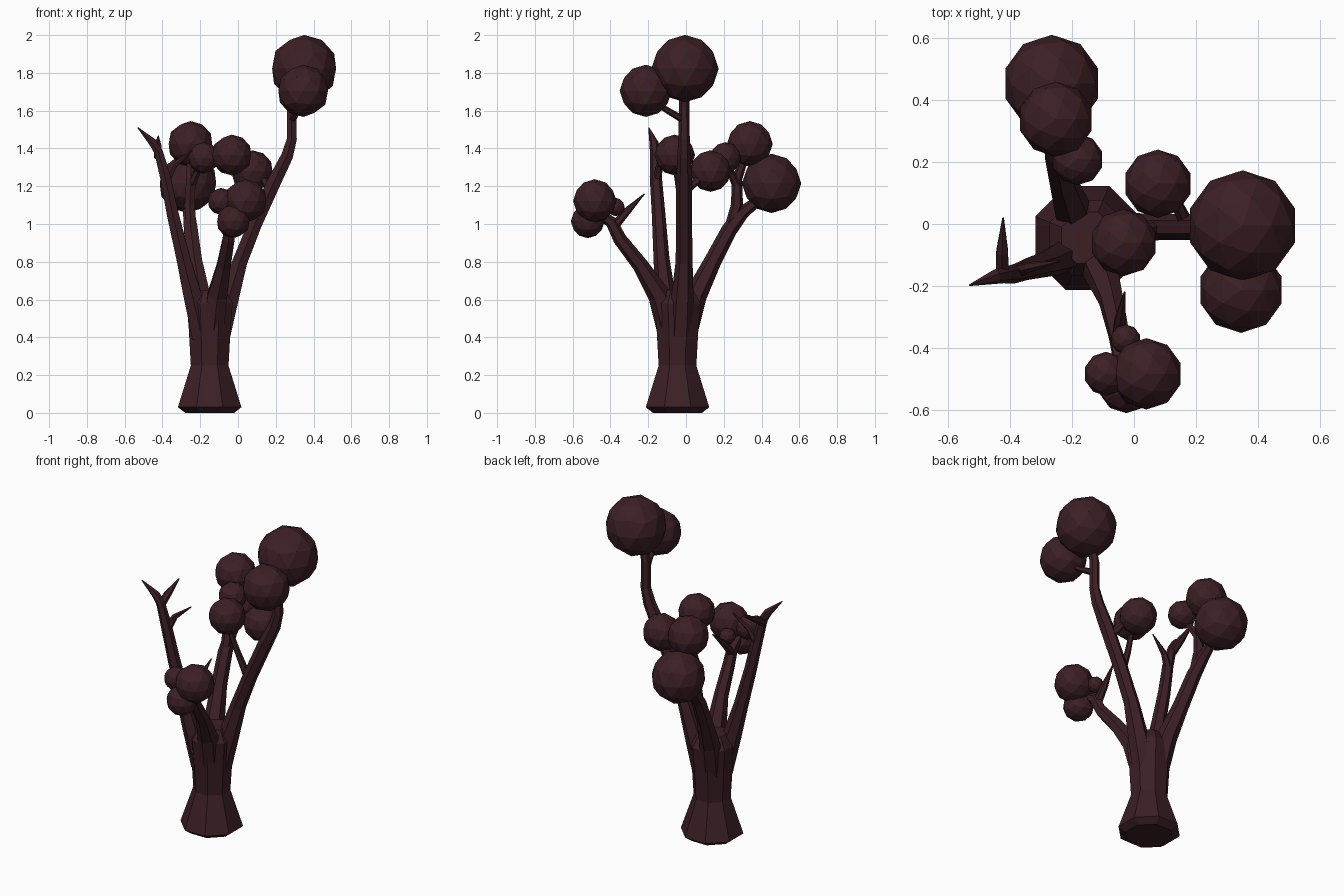
import bpy, bmesh, math
from mathutils import Vector

bark = bpy.data.materials.new("dark_bark")
bark.diffuse_color = (0.045, 0.014, 0.018, 1)


def finish(bm, name):
    bmesh.ops.recalc_face_normals(bm, faces=bm.faces[:])
    mesh = bpy.data.meshes.new(name)
    bm.to_mesh(mesh)
    bm.free()
    mesh.materials.append(bark)
    bpy.context.collection.objects.link(bpy.data.objects.new(name, mesh))


def limb(name, path, sides=6):
    """Faceted tapering tube through (x, y, z, radius) points."""
    bm = bmesh.new()
    pts = [Vector(p[:3]) for p in path]
    side, rings = Vector((1, 0, 0)), []
    for i, p in enumerate(pts):
        d = (pts[min(i + 1, len(pts) - 1)] - pts[max(i - 1, 0)]).normalized()
        side = (side - d * side.dot(d)).normalized()
        up = d.cross(side)
        ring = []
        for k in range(sides):
            a = 2 * math.pi * (k + 0.5) / sides
            ring.append(bm.verts.new(p + (side * math.cos(a) + up * math.sin(a)) * path[i][3]))
        rings.append(ring)
    for a, b in zip(rings, rings[1:]):
        for k in range(sides):
            j = (k + 1) % sides
            bm.faces.new((a[k], a[j], b[j], b[k]))
    bm.faces.new(rings[0])
    bm.faces.new(rings[-1])
    finish(bm, name)


def puff(name, x, y, z, r):
    """Low-poly foliage ball."""
    bm = bmesh.new()
    bmesh.ops.create_icosphere(bm, subdivisions=2, radius=r)
    bmesh.ops.translate(bm, verts=bm.verts[:], vec=(x, y, z))
    finish(bm, name)


# Trunk with flared foot
limb("trunk", [(-.15, -.045, 0, .14), (-.15, -.045, .03, .182), (-.15, -.045, .25, .108),
               (-.15, -.045, .45, .12), (-.15, -.045, .58, .132), (-.15, -.045, .65, .09)], 8)

# Main branches
limb("right_branch", [(-.10, -.03, .4, .065), (-.05, -.02, .6, .06), (.01, -.01, .8, .045),
                      (.09, -.01, 1.0, .042), (.19, -.01, 1.22, .042), (.26, -.01, 1.36, .036),
                      (.285, -.01, 1.45, .03), (.285, -.01, 1.62, .028), (.31, -.01, 1.74, .025)])
limb("left_branch", [(-.19, -.09, .4, .06), (-.24, -.11, .62, .055), (-.29, -.13, .82, .042),
                     (-.345, -.145, 1.05, .036), (-.385, -.16, 1.25, .032), (-.42, -.165, 1.38, .026),
                     (-.45, -.17, 1.43, .024), (-.53, -.197, 1.51, .003)])
limb("front_branch", [(-.13, -.09, .42, .06), (-.11, -.14, .62, .06), (-.075, -.24, .78, .042),
                      (-.05, -.35, .92, .036), (-.045, -.395, 1.01, .032), (-.04, -.47, 1.06, .025)])
limb("back_branch", [(-.18, 0, .42, .06), (-.20, .05, .62, .06), (-.23, .14, .8, .046),
                     (-.25, .23, .97, .042), (-.26, .30, 1.06, .035), (-.26, .40, 1.14, .025)])

# Forks and twigs
limb("back_upper_fork", [(-.25, .23, .97, .03), (-.255, .27, 1.1, .032), (-.25, .27, 1.24, .028), (-.25, .32, 1.38, .02)])
limb("back_inner_fork", [(-.25, .27, 1.2, .024), (-.19, .21, 1.33, .015)])
limb("left_tip_fork", [(-.425, -.165, 1.36, .024), (-.425, -.09, 1.41, .022), (-.422, .02, 1.465, .003)])
limb("left_inner_twig", [(-.385, -.155, 1.22, .024), (-.34, -.14, 1.31, .018), (-.24, -.12, 1.39, .003)])
limb("front_twig", [(-.05, -.38, .99, .026), (-.045, -.31, 1.07, .02), (-.03, -.22, 1.16, .003)])
limb("inner_twig", [(.08, -.01, .98, .024), (.02, -.03, 1.14, .018), (-.03, -.055, 1.3, .014)])
limb("side_twig", [(.17, 0, 1.18, .024), (.14, .06, 1.23, .02), (.08, .12, 1.27, .014)])
limb("crown_twig", [(.285, -.01, 1.55, .02), (.31, -.08, 1.59, .017), (.34, -.19, 1.66, .014)])

# Foliage balls
puffs = {
    "crown_puff": (.35, -.005, 1.823, .178), "crown_side_puff": (.345, -.213, 1.705, .138),
    "side_puff": (.077, .13, 1.28, .11), "inner_puff": (-.033, -.06, 1.365, .108),
    "back_large_puff": (-.265, .453, 1.215, .157), "back_upper_puff": (-.252, .338, 1.424, .121),
    "back_small_puff": (-.182, .208, 1.35, .083), "front_large_puff": (.04, -.483, 1.122, .115),
    "front_low_puff": (-.025, -.52, 1.015, .09), "front_left_puff": (-.09, -.483, 1.12, .071),
    "front_tiny_puff": (-.027, -.372, 1.09, .048),
}
for name, spec in puffs.items():
    puff(name, *spec)
